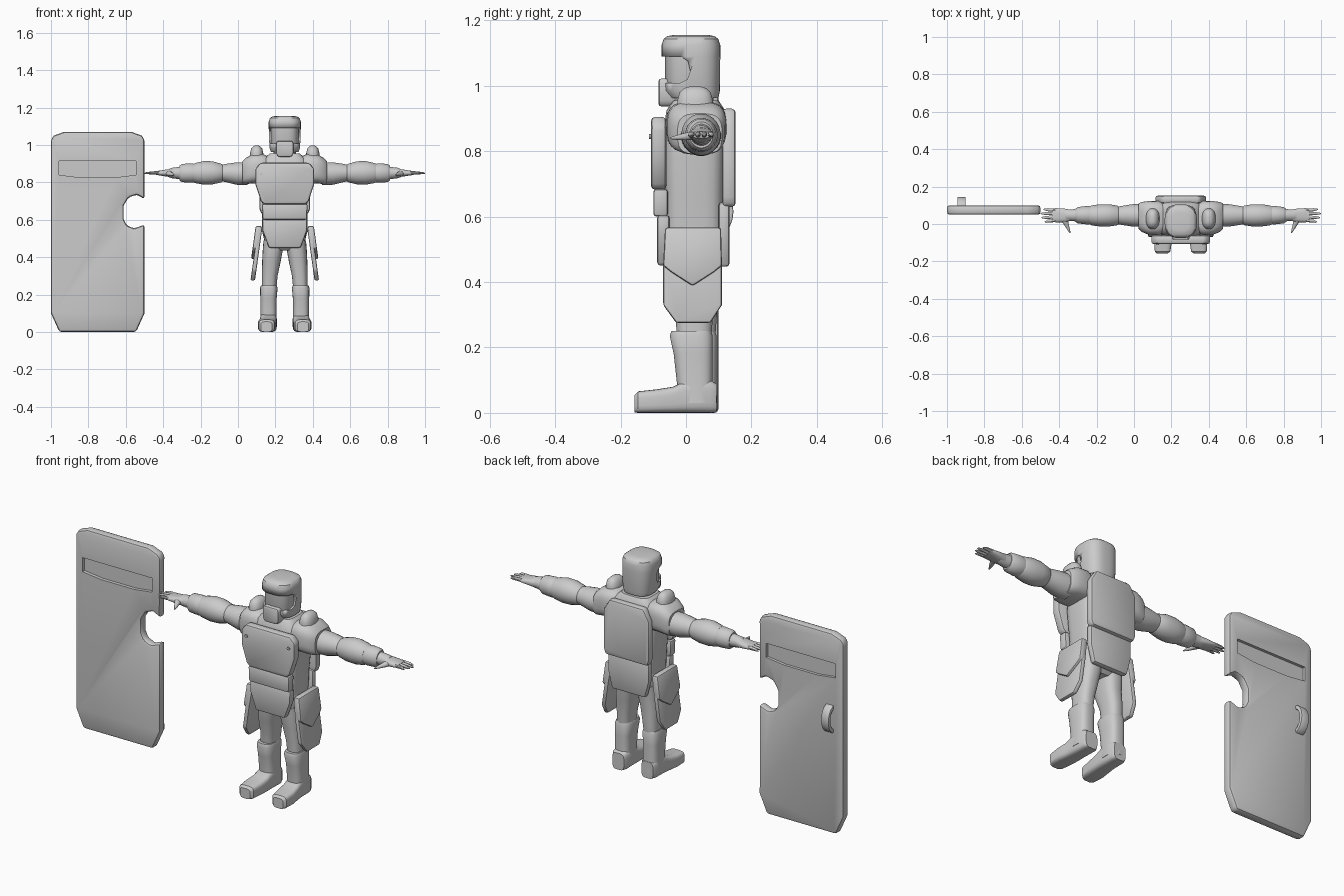
import bpy, bmesh, math

CX = 0.25  # the figure's centre line; the shield stands beside it
grey = bpy.data.materials.new("plain_grey")
grey.diffuse_color = (0.6, 0.6, 0.6, 1)


def finish(name, bm, angle=35):
    bmesh.ops.recalc_face_normals(bm, faces=bm.faces)
    me = bpy.data.meshes.new(name)
    bm.to_mesh(me)
    bm.free()
    me.materials.append(grey)
    ob = bpy.data.objects.new(name, me)
    bpy.context.collection.objects.link(ob)
    bpy.ops.object.select_all(action='DESELECT')
    ob.select_set(True)
    bpy.context.view_layer.objects.active = ob
    bpy.ops.object.shade_smooth_by_angle(angle=math.radians(angle))
    return ob


def place(axis, t, u, v):
    return {'x': (t, u, v), 'y': (u, t, v), 'z': (u, v, t)}[axis]


def loft(name, axis, rings, n=2.0, sides=24):
    """Skin rounded rings (t, centre_u, centre_v, radius_u, radius_v) along an axis."""
    bm = bmesh.new()
    loops = []
    for t, cu, cv, ru, rv in rings:
        loop = []
        for i in range(sides):
            a = math.tau * (i + 0.5) / sides
            c, s = math.cos(a), math.sin(a)
            u = cu + ru * math.copysign(abs(c) ** (2 / n), c)
            v = cv + rv * math.copysign(abs(s) ** (2 / n), s)
            loop.append(bm.verts.new(place(axis, t, u, v)))
        loops.append(loop)
    for a, b in zip(loops, loops[1:]):
        for i in range(sides):
            j = (i + 1) % sides
            bm.faces.new((a[i], a[j], b[j], b[i]))
    bm.faces.new(loops[0])
    bm.faces.new(loops[-1])
    return finish(name, bm)


def plate(name, axis, outline, d0, d1, bevel=0.008, bend=None):
    """Extrude an outline from depth d0 to d1 and round its edges."""
    bm = bmesh.new()
    f = bm.faces.new([bm.verts.new(place(axis, d0, u, v)) for u, v in outline])
    ext = bmesh.ops.extrude_face_region(bm, geom=[f])
    shift = place(axis, d1 - d0, 0, 0)
    bmesh.ops.translate(bm, vec=shift, verts=[g for g in ext['geom'] if isinstance(g, bmesh.types.BMVert)])
    bmesh.ops.recalc_face_normals(bm, faces=bm.faces)
    if bevel:
        edges = [e for e in bm.edges if e.calc_face_angle(0) > 0.6]
        bmesh.ops.bevel(bm, geom=edges, offset=bevel, segments=2, profile=0.5, affect='EDGES')
    if bend:
        for v in bm.verts:
            bend(v.co)
    return finish(name, bm)


def cut(ob, cutter):
    m = ob.modifiers.new("cut", 'BOOLEAN')
    m.operation, m.solver, m.object = 'DIFFERENCE', 'EXACT', cutter
    cutter.hide_render = True
    cutter.hide_set(True)


def sym(half):
    """Mirror a half outline (dx, z) about the figure's centre line."""
    return [(CX + x, z) for x, z in half] + [(CX - x, z) for x, z in reversed(half)]


# Torso, pelvis and neck
loft("torso", 'z', [(0.56, CX, .025, .112, .092), (.66, CX, .025, .118, .092), (.78, CX, .025, .13, .095),
                    (.88, CX, .028, .13, .095), (.925, CX, .03, .115, .09), (.955, CX, .03, .08, .07)], 4)
loft("pelvis", 'z', [(.435, CX, .025, .05, .06), (.46, CX, .025, .105, .085), (.53, CX, .025, .115, .09),
                     (.58, CX, .025, .112, .09)], 3.5)
loft("neck", 'z', [(.93, CX, .025, .06, .06), (1.0, CX, .025, .06, .06)])

# Front armour
plate("chest_plate", 'y', sym([(.11, .682), (.128, .70), (.157, .79), (.157, .875), (.13, .905)]), -.107, -.06, .012)
plate("belly_plate", 'y', sym([(.118, .6), (.122, .685)]), -.1, -.055, .01)
plate("groin_plate", 'y', sym([(.085, .45), (.118, .54), (.12, .605)]), -.088, -.05, .01)
for s in (-1, 1):
    loft("chest_bolt", 'y', [(-.113, CX + s * .125, .845, .008, .008), (-.1, CX + s * .125, .845, .008, .008)], sides=12)

# Back armour
plate("back_plate", 'y', sym([(.125, .63), (.135, .66), (.135, .87), (.1, .93)]), .11, .152, .012)
plate("lower_back_plate", 'y', sym([(.098, .447), (.122, .54), (.122, .645)]), .1, .133, .01)

# Head and helmet with a cut visor opening
loft("face", 'z', [(.96, CX, .012, .06, .06), (1.0, CX, .015, .074, .079), (1.12, CX, .015, .074, .079)], 2.8, 32)
helmet = loft("helmet", 'z', [(.962, CX, .025, .074, .074), (.985, CX, .018, .082, .086), (1.09, CX, .015, .086, .09),
                              (1.125, CX, .015, .086, .09), (1.143, CX, .015, .08, .084),
                              (1.152, CX, .015, .068, .072), (1.156, CX, .015, .045, .05)], 2.8, 40)
cut(helmet, plate("visor_cutter", 'x', [(-.2, 1.09), (-.015, 1.09), (.006, 1.075), (.013, 1.045), (.004, 1.02),
                                        (-.02, 1.008), (-.2, 1.008)], 0, .5, 0))
plate("mask", 'y', sym([(.036, .937), (.046, .955), (.046, 1.01), (.04, 1.022)]), -.084, .0, .008)

for s, side in ((-1, "left"), (1, "right")):
    def arm(part, rings, n=2.0, sides=24):
        loft(f"{side}_{part}", 'x', [(CX + s * d, *r) for d, *r in rings], n, sides)

    # Shoulder guard and the dome on top of it
    arm("shoulder_guard", [(.09, .032, .87, .08, .07), (.12, .032, .875, .092, .078), (.175, .033, .872, .09, .078),
                           (.21, .038, .86, .08, .07), (.225, .042, .853, .068, .062)], 3.2)
    loft(f"{side}_shoulder_dome", 'z', [(.88, CX + s * .15, .028, .04, .058), (.955, CX + s * .15, .028, .036, .055),
                                        (.98, CX + s * .15, .028, .03, .048), (.993, CX + s * .15, .028, .018, .034),
                                        (.998, CX + s * .15, .028, .007, .016)], 2.4, 20)

    # Arm in overlapping sleeves
    arm("upper_arm", [(.2, .046, .847, .062, .062), (.26, .046, .847, .06, .06), (.31, .046, .85, .052, .05),
                      (.35, .046, .85, .045, .042)])
    arm("elbow_guard", [(.33, .046, .85, .045, .044), (.34, .046, .85, .053, .05), (.385, .046, .851, .06, .062),
                        (.43, .046, .851, .06, .064), (.475, .046, .85, .054, .055), (.488, .046, .85, .048, .05)])
    arm("forearm", [(.47, .047, .85, .046, .046), (.5, .047, .85, .05, .052), (.55, .047, .85, .044, .049),
                    (.562, .047, .85, .036, .04)])
    arm("wrist", [(.55, .047, .85, .034, .034), (.6, .047, .85, .03, .029), (.62, .047, .85, .032, .022)])

    # Hand with four fingers and a thumb
    arm("palm", [(.585, .047, .85, .029, .026), (.625, .046, .85, .037, .02), (.67, .047, .85, .038, .013),
                 (.688, .047, .85, .033, .01)], 2.5)
    for k, tip in enumerate((.728, .745, .75, .735)):
        y0, y1 = .019 + k * .0185, .012 + k * .022
        arm("finger", [(.67, y0, .851, .009, .01), (.71, (y0 + y1) / 2, .851, .0085, .008),
                       (tip - .008, y1, .849, .006, .005), (tip, y1, .848, .002, .002)], 2, 10)
    loft(f"{side}_thumb", 'y', [(-.048, CX + s * .592, .84, .003, .003), (-.025, CX + s * .602, .842, .009, .008),
                                (0, CX + s * .613, .845, .014, .012), (.025, CX + s * .625, .85, .022, .015)], 2, 12)

    # Hip guards lean outwards towards the bottom
    def lean(co):
        co.x = CX + s * (co.x + (.57 - co.z) * .14)

    plate(f"{side}_hip_guard", 'x', [(-.062, .56), (-.07, .45), (-.07, .33), (-.03, .275), (.075, .275), (.11, .33),
                                     (.11, .45), (.105, .56)], .118, .142, .008, lean)
    plate(f"{side}_hip_guard_flap", 'x', [(-.064, .567), (-.07, .45), (-.045, .43), (.02, .388), (.085, .43),
                                          (.11, .45), (.107, .567)], .122, .155, .008, lean)

    # Leg and boot, the left shin standing slightly further back
    back = .012 if s < 0 else 0
    loft(f"{side}_thigh", 'z', [(.22, CX + s * .084, .025 + back, .038, .052),
                                (.3, CX + s * .08, .025 + back, .042, .058),
                                (.38, CX + s * .071, .025, .05, .07), (.44, CX + s * .064, .025, .054, .08),
                                (.49, CX + s * .058, .025, .056, .085)], 2.6)
    loft(f"{side}_boot_shaft", 'z', [(.03, CX + s * .087, .03 + back, .046, .053),
                                     (.1, CX + s * .087, .026 + back, .043, .055),
                                     (.18, CX + s * .087, .022 + back, .044, .06),
                                     (.235, CX + s * .085, .016 + back, .047, .066),
                                     (.25, CX + s * .085, .016 + back, .042, .061)], 3)
    loft(f"{side}_boot_foot", 'y', [(-.157, CX + s * .098, .028, .03, .027), (-.146, CX + s * .097, .033, .042, .033),
                                    (-.09, CX + s * .095, .036, .048, .036), (-.04, CX + s * .09, .04, .046, .04),
                                    (.0, CX + s * .088, .05, .044, .05), (.075, CX + s * .086, .05, .044, .05),
                                    (.094, CX + s * .086, .045, .034, .044)], 4)

# Shield with a side notch and a recessed window on both faces
shield = plate("shield", 'y', [(-.955, 0), (-1, .1), (-1, 1.03), (-.985, 1.05), (-.93, 1.07), (-.57, 1.07),
                               (-.515, 1.05), (-.5, 1.03), (-.5, .71), (-.54, .735), (-.585, .72), (-.612, .675),
                               (-.612, .605), (-.595, .57), (-.555, .553), (-.5, .575), (-.5, .1), (-.545, 0)],
               .05, .1, .014)
window = [(-.957, .915), (-.957, .84), (-.85, .827), (-.65, .827), (-.545, .84), (-.545, .915)]
cut(shield, plate("front_window_cutter", 'y', window, -.1, .068, 0))
cut(shield, plate("back_window_cutter", 'y', window, .085, .3, 0))

# Curved grip on the back of the shield
grip = [(.09 + .055 * math.sin(math.pi * i / 10), .615 - .075 * math.cos(math.pi * i / 10)) for i in range(11)]
inner = [(.09 + .036 * math.sin(math.pi * i / 10), .615 - .055 * math.cos(math.pi * i / 10)) for i in range(11)]
plate("shield_grip", 'x', grip + inner[::-1], -.945, -.9, .004)
